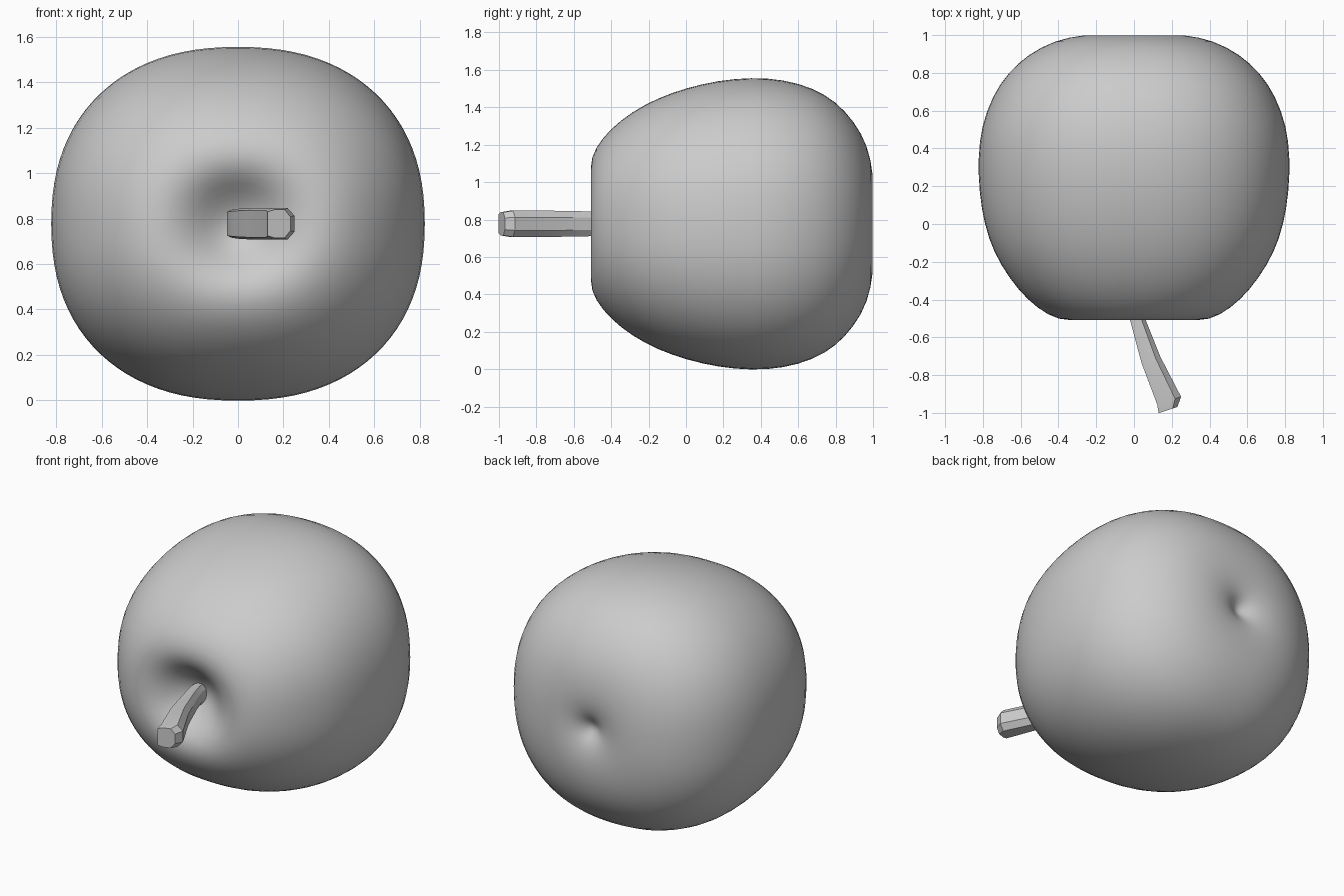
import bpy, bmesh
from math import sin, cos, pi, copysign

if "Cube" in bpy.data.objects:
    bpy.data.objects.remove(bpy.data.objects["Cube"])

ZC = 0.777  # height of the core axis, which runs along y


def loft(name, rings, start=None, end=None):
    """Skin a list of equal-length rings; close ends with a pole or a flat cap."""
    bm = bmesh.new()
    vs = [[bm.verts.new(p) for p in ring] for ring in rings]
    n = len(vs[0])
    for a, b in zip(vs, vs[1:]):
        for i in range(n):
            j = (i + 1) % n
            bm.faces.new((a[i], a[j], b[j], b[i]))
    for ring, pole in ((vs[0], start), (vs[-1], end)):
        if pole:
            v = bm.verts.new(pole)
            for i in range(n):
                bm.faces.new((ring[i], ring[(i + 1) % n], v))
        else:
            bm.faces.new(ring)
    bmesh.ops.recalc_face_normals(bm, faces=bm.faces)
    me = bpy.data.meshes.new(name)
    bm.to_mesh(me)
    bm.free()
    ob = bpy.data.objects.new(name, me)
    bpy.context.collection.objects.link(ob)
    return ob


def body_ring(y, rx, rz, n=48):
    # rounded cross-section, slightly squarer where the fruit is wide
    e = 2 / (2 + 0.27 * min(1, rx / 0.6))
    pts = []
    for i in range(n):
        c, s = cos(2 * pi * i / n), sin(2 * pi * i / n)
        pts.append((rx * copysign(abs(c) ** e, c), y,
                    ZC + rz * copysign(abs(s) ** e, s)))
    return pts


# fruit body: y, half width, half height, from stem hollow to blossom dimple
profile = [
    (-0.352, 0.03, 0.03), (-0.37, 0.08, 0.08), (-0.42, 0.15, 0.15),
    (-0.482, 0.23, 0.21), (-0.52, 0.34, 0.30), (-0.487, 0.455, 0.41),
    (-0.40, 0.568, 0.512), (-0.29, 0.66, 0.60), (-0.15, 0.745, 0.675),
    (0.0, 0.795, 0.728), (0.17, 0.822, 0.768), (0.35, 0.828, 0.785),
    (0.52, 0.81, 0.774), (0.68, 0.75, 0.728), (0.80, 0.67, 0.657),
    (0.90, 0.56, 0.548), (0.972, 0.42, 0.42), (1.003, 0.27, 0.26),
    (0.996, 0.16, 0.15), (0.975, 0.09, 0.085), (0.95, 0.05, 0.05),
    (0.935, 0.02, 0.02),
]
body = loft("apple_body", [body_ring(*p) for p in profile],
            (0, -0.35, ZC), (0, 0.933, ZC))
sub = body.modifiers.new("smooth", "SUBSURF")
sub.levels = sub.render_levels = 1
body.data.shade_smooth()

# stem: faceted, bent sideways, widening to a chamfered tip
section = [(-1, -0.85), (-0.4, -1), (0.5, -1), (1, -0.5),
           (1, 0.5), (0.5, 1), (-0.4, 1), (-1, 0.85)]
path = [  # x, y, half width, half height
    (-0.015, -0.32, 0.035, 0.06), (-0.012, -0.40, 0.035, 0.062),
    (0.017, -0.50, 0.037, 0.066), (0.090, -0.72, 0.050, 0.070),
    (0.186, -0.935, 0.063, 0.070), (0.180, -0.985, 0.050, 0.062),
]
stem = loft("stem", [[(x + hx * u, y + 0.33 * hx * u, ZC + hz * v)
                      for u, v in section] for x, y, hx, hz in path])

bpy.ops.object.select_all(action="DESELECT")
stem.select_set(True)
bpy.context.view_layer.objects.active = stem
bpy.ops.object.shade_smooth_by_angle(angle=pi / 6)
